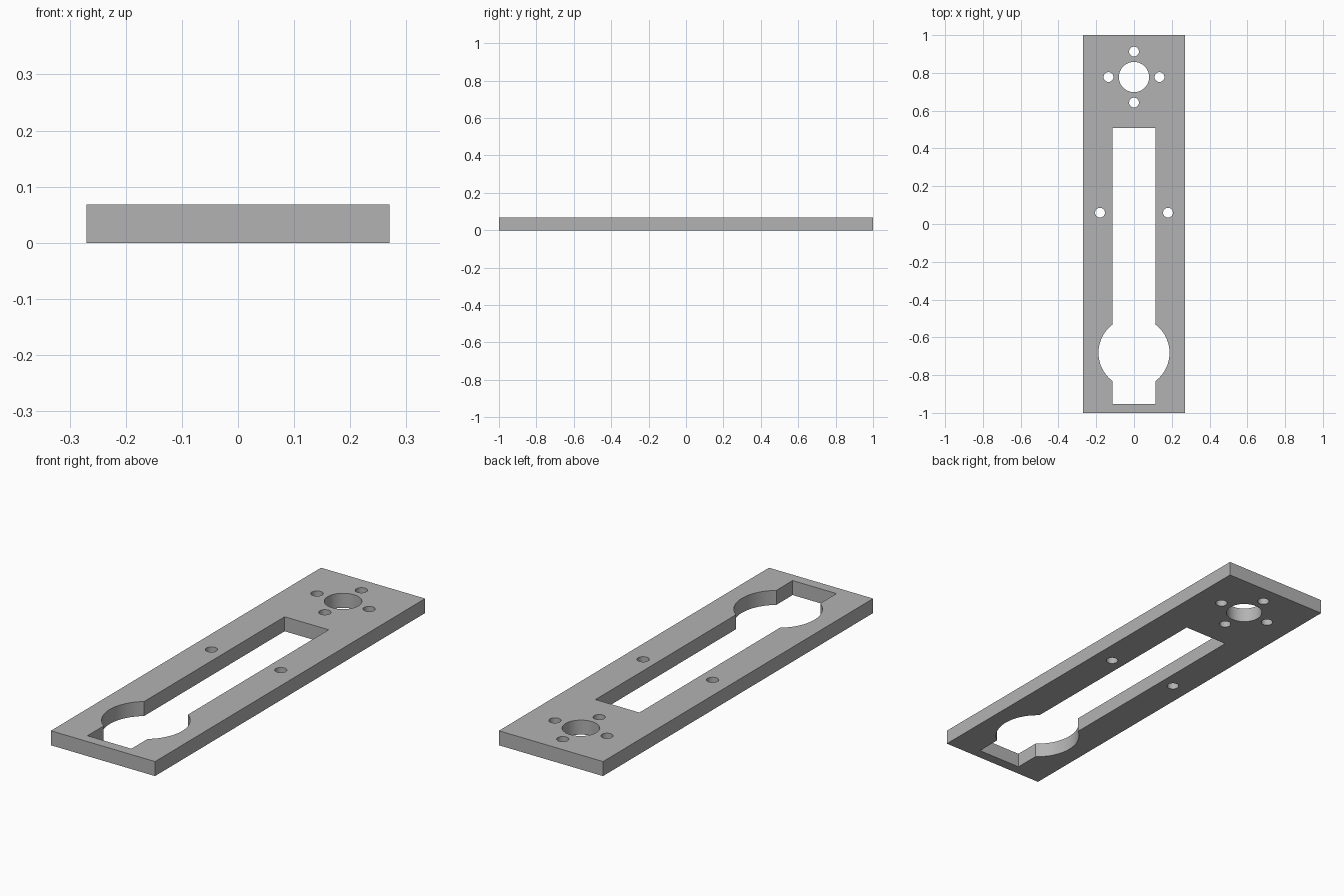
import bpy, bmesh, math

if "Cube" in bpy.data.objects:
    bpy.data.objects.remove(bpy.data.objects["Cube"])

HALF_W, HALF_L, THICK = 0.27, 1.0, 0.068

metal = bpy.data.materials.new("plain grey")
metal.diffuse_color = (0.45, 0.45, 0.45, 1)
metal.use_nodes = True
metal.node_tree.nodes["Principled BSDF"].inputs["Base Color"].default_value = metal.diffuse_color


def arc(cx, cy, r, start, end, steps):
    return [(cx + r * math.cos(start + (end - start) * i / steps),
             cy + r * math.sin(start + (end - start) * i / steps))
            for i in range(steps + 1)]


def circle(cx, cy, r, steps=48):
    return arc(cx, cy, r, 0, 2 * math.pi, steps)[:-1]


# Outer edge of the plate
loops = [[(-HALF_W, -HALF_L), (HALF_W, -HALF_L), (HALF_W, HALF_L), (-HALF_W, HALF_L)]]

# Long slot that widens into a round opening near the front
slot_w, slot_front, slot_back = 0.114, -0.952, 0.508
round_y, round_r = -0.682, 0.188
a = math.acos(slot_w / round_r)
right = ([(slot_w, slot_front)] + arc(0, round_y, round_r, -a, a, 32)
         + [(slot_w, slot_back)])
loops.append(right + [(-x, y) for x, y in reversed(right)])

# Shaft hole with four bolt holes around it
hub_y, bolt_r, bolt_offset = 0.778, 0.026, 0.135
loops.append(circle(0, hub_y, 0.08, 64))
for dx, dy in ((1, 0), (0, 1), (-1, 0), (0, -1)):
    loops.append(circle(dx * bolt_offset, hub_y + dy * bolt_offset, bolt_r))

# Bolt holes on both sides of the slot
for side in (-1, 1):
    loops.append(circle(side * 0.18, 0.06, bolt_r))

# Filled profile, extruded to the plate thickness
curve = bpy.data.curves.new("mounting_plate", 'CURVE')
curve.dimensions = '2D'
curve.fill_mode = 'BOTH'
curve.extrude = THICK / 2
for pts in loops:
    spline = curve.splines.new('POLY')
    spline.points.add(len(pts) - 1)
    for p, (x, y) in zip(spline.points, pts):
        p.co = (x, y, 0, 1)
    spline.use_cyclic_u = True

plate = bpy.data.objects.new("mounting_plate", curve)
bpy.context.collection.objects.link(plate)
bpy.context.view_layer.objects.active = plate
plate.select_set(True)
bpy.ops.object.convert(target='MESH')
plate = bpy.context.object

# Weld the caps to the walls and stand the plate on the ground
bm = bmesh.new()
bm.from_mesh(plate.data)
bmesh.ops.remove_doubles(bm, verts=bm.verts, dist=0.0005)
bmesh.ops.translate(bm, verts=bm.verts, vec=(0, 0, THICK / 2))
bmesh.ops.recalc_face_normals(bm, faces=bm.faces)
bm.to_mesh(plate.data)
bm.free()
plate.data.materials.clear()
plate.data.materials.append(metal)
bpy.ops.object.shade_smooth_by_angle(angle=math.radians(30))
